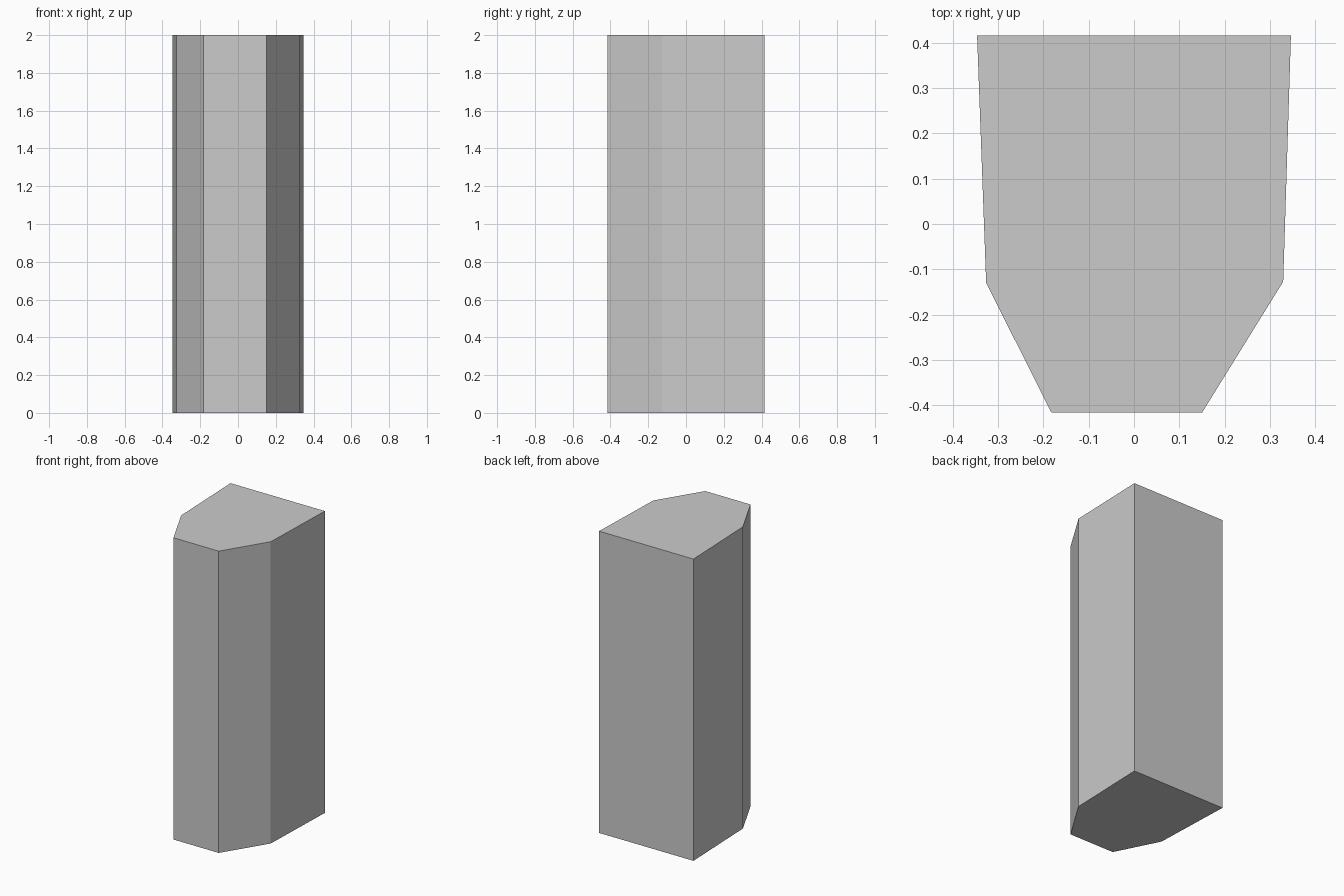
import bpy
import bmesh

if "Cube" in bpy.data.objects:
    bpy.data.objects.remove(bpy.data.objects["Cube"])

HEIGHT = 2.0

# Six-sided column outline, counter-clockwise from the front left corner
OUTLINE = [
    (-0.182, -0.416), (0.150, -0.416), (0.329, -0.127),
    (0.346, 0.416), (-0.346, 0.416), (-0.326, -0.130),
]

# Column: outline face extruded straight up
bm = bmesh.new()
base = bm.faces.new([bm.verts.new((x, y, 0)) for x, y in OUTLINE])
result = bmesh.ops.extrude_face_region(bm, geom=[base], use_keep_orig=True)
top = [g for g in result["geom"] if isinstance(g, bmesh.types.BMVert)]
bmesh.ops.translate(bm, verts=top, vec=(0, 0, HEIGHT))
bmesh.ops.recalc_face_normals(bm, faces=bm.faces)

mesh = bpy.data.meshes.new("stone_column")
bm.to_mesh(mesh)
bm.free()
bpy.context.collection.objects.link(bpy.data.objects.new("stone_column", mesh))
